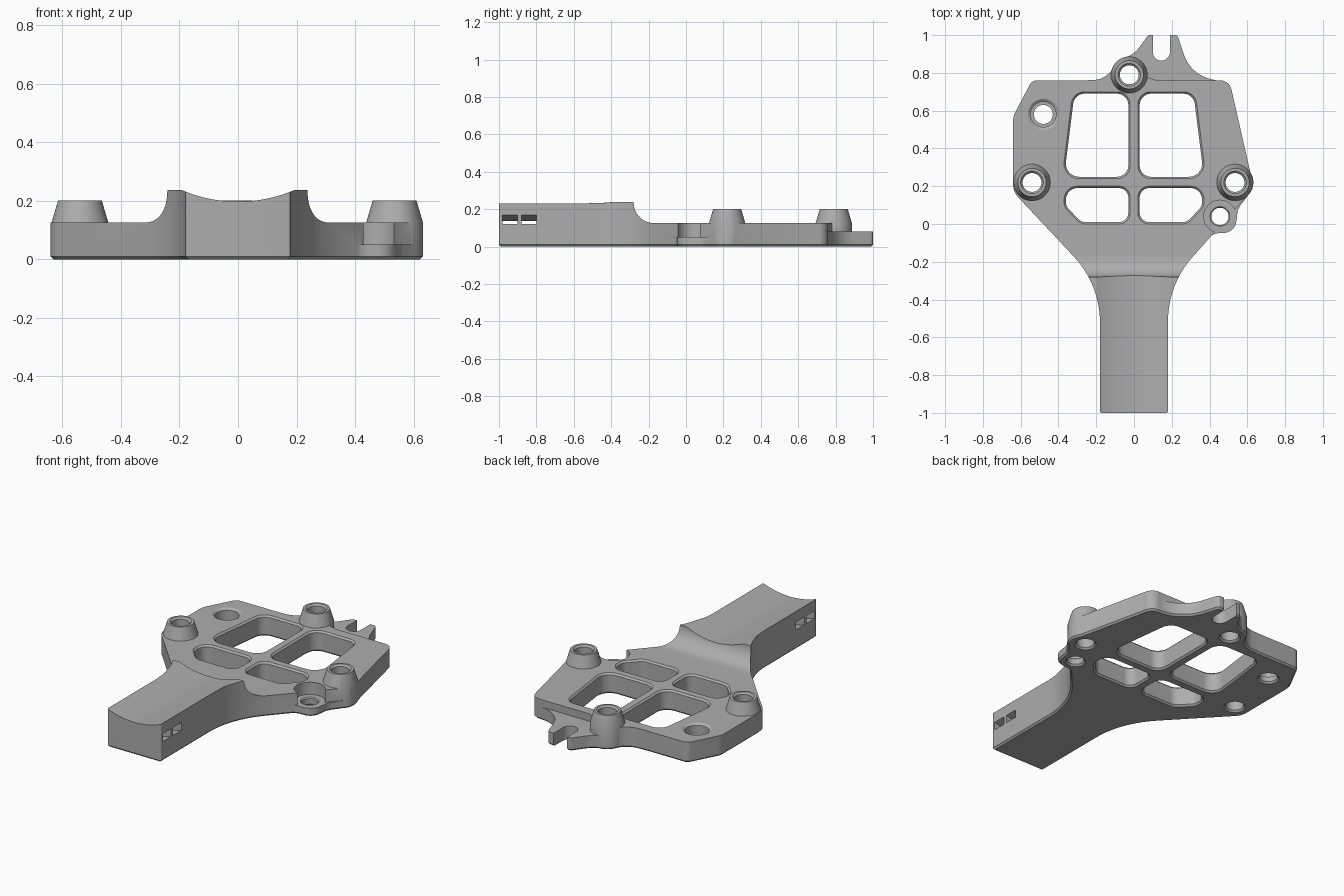
import bpy, bmesh
from math import sin, cos, pi, tan
from mathutils import Vector

cube = bpy.data.objects.get("Cube")
if cube:
    bpy.data.objects.remove(cube, do_unlink=True)

grey = bpy.data.materials.new("plain grey")
grey.use_nodes = True
COLOUR = (0.42, 0.42, 0.42, 1)
grey.diffuse_color = COLOUR
grey.node_tree.nodes["Principled BSDF"].inputs["Base Color"].default_value = COLOUR


def circle(x, y, r, n=48):
    return [Vector((x + r * cos(2 * pi * i / n), y + r * sin(2 * pi * i / n))) for i in range(n)]


def rounded(corners, n=10):
    """Polygon outline whose corners (x, y, radius) are filleted."""
    out = []
    for i, (x, y, r) in enumerate(corners):
        p = Vector((x, y))
        if r == 0:
            out.append(p)
            continue
        a = (Vector(corners[i - 1][:2]) - p).normalized()
        b = (Vector(corners[(i + 1) % len(corners)][:2]) - p).normalized()
        half = a.angle(b) / 2
        centre = p + (a + b).normalized() * (r / sin(half))
        start = p + a * (r / tan(half)) - centre
        end = p + b * (r / tan(half)) - centre
        sweep = start.angle(end)
        for k in range(n + 1):
            t = k / n
            out.append(centre + (start * sin((1 - t) * sweep) + end * sin(t * sweep)) / sin(sweep))
    return out


def offset(pts, d):
    """Push a counter-clockwise outline outwards by d."""
    out = []
    for i, p in enumerate(pts):
        e1 = (p - pts[i - 1]).normalized()
        e2 = (pts[(i + 1) % len(pts)] - p).normalized()
        n1, n2 = Vector((e1.y, -e1.x)), Vector((e2.y, -e2.x))
        out.append(p + (n1 + n2) * (d / (1 + n1.dot(n2))))
    return out


def prism(name, pts, layers, axes=(0, 1, 2)):
    """Stack of (height, outline offset) layers; axes sends u, v, height to x, y, z."""
    area = sum(pts[i - 1].cross(p) for i, p in enumerate(pts))
    if area < 0:
        pts = pts[::-1]
    bm = bmesh.new()
    rings = []
    for h, d in layers:
        ring = []
        for p in offset(pts, d):
            co = [0, 0, 0]
            for axis, value in zip(axes, (p.x, p.y, h)):
                co[axis] = value
            ring.append(bm.verts.new(co))
        rings.append(ring)
    for low, high in zip(rings, rings[1:]):
        for i in range(len(low)):
            bm.faces.new((low[i - 1], low[i], high[i], high[i - 1]))
    bm.faces.new(rings[0][::-1])
    bm.faces.new(rings[-1])
    bmesh.ops.recalc_face_normals(bm, faces=bm.faces)
    mesh = bpy.data.meshes.new(name)
    bm.to_mesh(mesh)
    bm.free()
    mesh.materials.append(grey)
    ob = bpy.data.objects.new(name, mesh)
    bpy.context.collection.objects.link(ob)
    return ob


def combine(tool, operation):
    """Boolean the tool into the body and discard it."""
    mod = body.modifiers.new("combine", 'BOOLEAN')
    mod.operation = operation
    mod.solver = 'EXACT'
    mod.object = tool
    bpy.context.view_layer.objects.active = body
    bpy.ops.object.modifier_apply(modifier=mod.name)
    bpy.data.objects.remove(tool, do_unlink=True)


def slab(top):
    return [(0, -0.01), (0.01, 0), (top, 0)]


def bore(top, lip=0.01):
    return [(-0.01, 0.02), (0.01, 0), (top - lip, 0), (top + lip, 2 * lip)]


# Plate and handle outline
body = prism("bracket_body", rounded([
    (-0.54, 0.76, 0.04), (-0.64, 0.57, 0.1), (-0.64, 0.17, 0.1), (-0.18, -0.32, 0.51),
    (-0.18, -1, 0.01), (0.18, -1, 0.01), (0.18, -0.32, 0.51), (0.635, 0.19, 0.06),
    (0.505, 0.76, 0.06)]), slab(0.237))

# Raised lobe behind the rear boss
combine(prism("rear_lobe", rounded([
    (-0.3, 0.7, 0), (-0.27, 0.76, 0), (-0.15, 0.765, 0.12), (-0.09, 0.86, 0.05),
    (0.04, 0.87, 0.04), (0.06, 0.78, 0.05), (0.14, 0.755, 0), (0.14, 0.7, 0)]), slab(0.2)), 'UNION')

# Lower the deck with a concave ramp, and hollow the handle top
combine(prism("deck_cut", rounded([
    (-0.28, 0.3, 0), (-0.28, 0.125, 0.11), (1.1, 0.125, 0), (1.1, 0.3, 0)]),
    [(-1, 0), (1, 0)], (1, 2, 0)), 'DIFFERENCE')
combine(prism("handle_dip", circle(0, 0.687, 0.49, 160), [(-1.1, 0), (0, 0)], (0, 2, 1)), 'DIFFERENCE')

# Ear recess, then the thin ear itself
combine(prism("ear_recess", circle(0.455, 0.04, 0.086), [(0.045, 0), (0.3, 0)]), 'DIFFERENCE')
combine(prism("ear", rounded([
    (0.33, -0.13, 0), (0.35, -0.125, 0), (0.415, -0.05, 0.08), (0.535, -0.045, 0.07),
    (0.55, 0.08, 0.08), (0.61, 0.16, 0), (0.36, 0.16, 0)]), slab(0.05)), 'UNION')

# Notched rear tab
combine(prism("rear_tab", rounded([
    (-0.09, 0.7, 0), (-0.09, 0.855, 0), (0.01, 0.91, 0.15), (0.075, 1, 0.015),
    (0.23, 1, 0.02), (0.3, 0.79, 0.2), (0.46, 0.755, 0), (0.46, 0.7, 0)]), slab(0.08)), 'UNION')
combine(prism("tab_notch", rounded([
    (0.1, 1.1, 0), (0.1, 0.865, 0.0449), (0.19, 0.865, 0.0449), (0.19, 1.1, 0)]),
    [(-0.1, 0), (0.11, 0)]), 'DIFFERENCE')

# Tapered screw bosses with through holes
BOSSES = [(-0.025, 0.79), (-0.54, 0.22), (0.535, 0.22)]
for x, y in BOSSES:
    combine(prism("boss", circle(x, y, 0.097),
                  [(0, -0.01), (0.01, 0), (0.125, 0), (0.2, -0.022)]), 'UNION')
for x, y in BOSSES:
    combine(prism("boss_bore", circle(x, y, 0.05), bore(0.2)), 'DIFFERENCE')

# Ear hole and counterbored deck hole
combine(prism("ear_bore", circle(0.455, 0.04, 0.046), bore(0.05, 0.006)), 'DIFFERENCE')
combine(prism("deck_bore", circle(-0.48, 0.58, 0.05),
              [(-0.01, 0.02), (0.01, 0), (0.04, 0), (0.04001, 0.017), (0.115, 0.017), (0.135, 0.047)]),
        'DIFFERENCE')

# Four windows, mirrored left and right
for side in (-1, 1):
    upper = [(0.03, 0.69, 0.06), (0.315, 0.69, 0.06), (0.37, 0.25, 0.07), (0.03, 0.25, 0.06)]
    lower = [(0.03, 0.19, 0.05), (0.36, 0.19, 0.06), (0.36, 0.095, 0.05),
             (0.28, 0.01, 0.06), (0.03, 0.01, 0.05)]
    for window in (upper, lower):
        shape = rounded([(side * x, y, r) for x, y, r in window])
        combine(prism("window", shape, bore(0.125)), 'DIFFERENCE')

# Two curved strap channels running across the handle end
for y in (-0.94, -0.84):
    arc = [Vector((r * sin(a), 0.687 - r * cos(a)))
           for r, sign in ((0.55, 1), (0.595, -1))
           for a in [sign * 0.04 * k for k in range(-12, 13)]]
    combine(prism("strap_channel", arc, [(y - 0.04, 0), (y + 0.04, 0)], (0, 2, 1)), 'DIFFERENCE')

# Smooth shading with crisp edges
bpy.ops.object.select_all(action='DESELECT')
body.select_set(True)
bpy.context.view_layer.objects.active = body
bpy.ops.object.shade_smooth_by_angle(angle=pi / 6)
